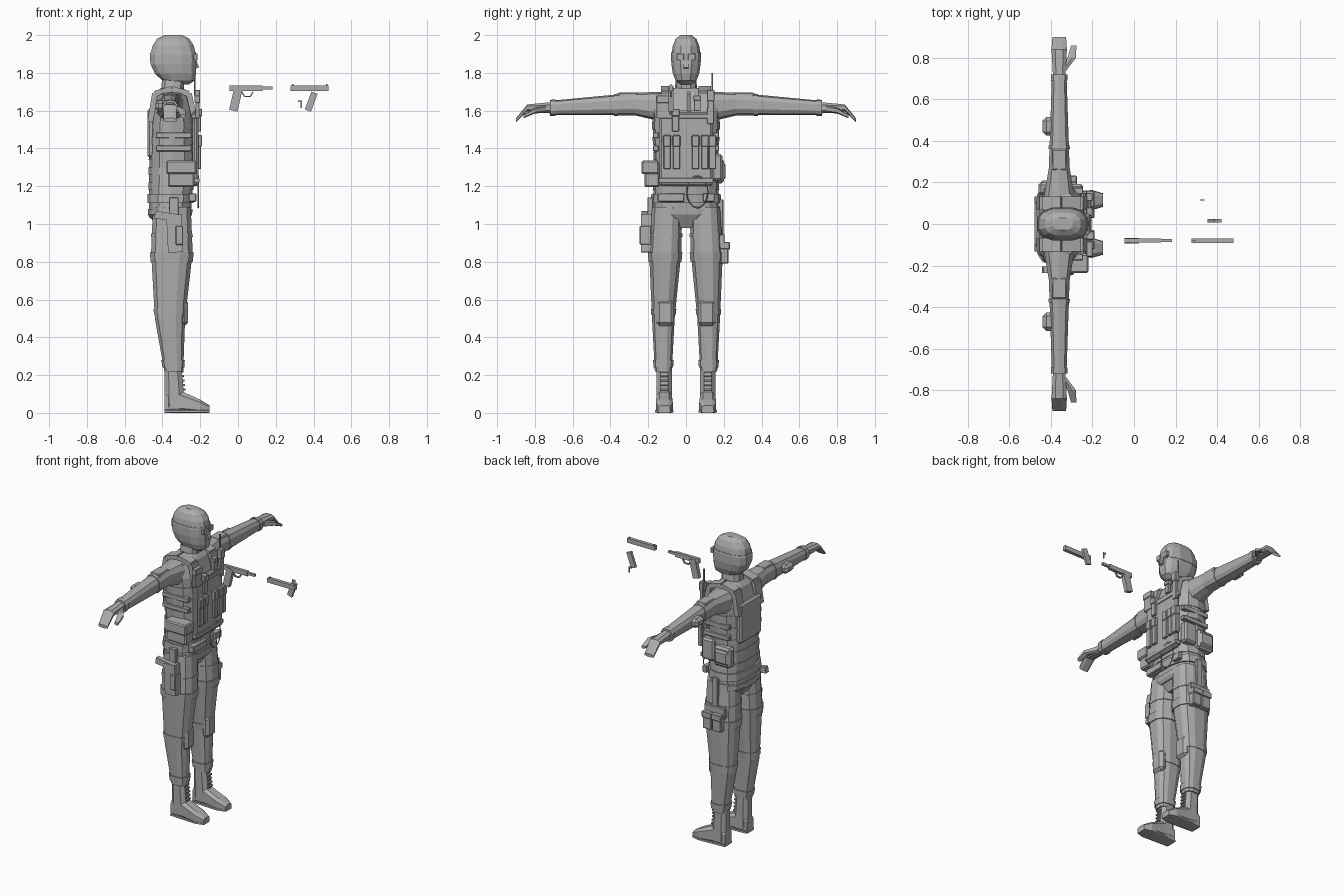
import bpy, bmesh, math
from mathutils import Vector

old = bpy.data.objects.get("Cube")
if old:
    bpy.data.objects.remove(old, do_unlink=True)

shade = (.42, .42, .42, 1)
grey = bpy.data.materials.new("plain_grey")
grey.use_nodes = True
grey.diffuse_color = shade
grey.node_tree.nodes["Principled BSDF"].inputs["Base Color"].default_value = shade


def finish(name, bm):
    bmesh.ops.recalc_face_normals(bm, faces=bm.faces)
    mesh = bpy.data.meshes.new(name)
    bm.to_mesh(mesh)
    bm.free()
    mesh.materials.append(grey)
    bpy.context.collection.objects.link(bpy.data.objects.new(name, mesh))


def skin(name, rings):
    """Join rings of points into a closed solid."""
    bm = bmesh.new()
    loops = [[bm.verts.new(point) for point in ring] for ring in rings]
    for low, high in zip(loops, loops[1:]):
        for i in range(len(low)):
            bm.faces.new((low[i - 1], low[i], high[i], high[i - 1]))
    bm.faces.new(loops[0])
    bm.faces.new(loops[-1])
    finish(name, bm)


def sample(stations, t):
    """Interpolate the cross-section at position t."""
    for start, end in zip(stations, stations[1:]):
        if t <= end[0]:
            break
    blend = (t - start[0]) / (end[0] - start[0])
    return [p + (q - p) * blend for p, q in zip(start, end)]


def tube(name, axis, stations, side=1, span=None, grow=0, sides=10, boxy=.75):
    """Loft through stations of (position, two centres, two half sizes)."""
    if span:
        inner = [s for s in stations if span[0] < s[0] < span[1]]
        stations = [sample(stations, span[0]), *inner, sample(stations, span[1])]
    angles = [math.tau * (i + .5) / sides for i in range(sides)]
    round_off = lambda f: math.copysign(abs(f) ** boxy, f)
    outline = [(round_off(math.cos(a)), round_off(math.sin(a))) for a in angles]
    wide, tall = (max(column) for column in zip(*outline))
    rings = []
    for t, cu, cv, hu, hv in stations:
        ring = []
        for u, v in outline:
            p = cu + u / wide * (hu + grow)
            q = cv + v / tall * (hv + grow)
            x, y, z = {"x": (t, p, q), "y": (p, t, q), "z": (p, q, t)}[axis]
            ring.append((x, y * side, z))
        rings.append(ring)
    skin(name, rings)


def block(name, centre, size, side=1, bevel=.1):
    """Box with edges cut by a share of its thinnest size."""
    bm = bmesh.new()
    bmesh.ops.create_cube(bm, size=1)
    bmesh.ops.scale(bm, vec=size, verts=bm.verts)
    bmesh.ops.translate(bm, vec=(centre[0], centre[1] * side, centre[2]), verts=bm.verts)
    bmesh.ops.bevel(bm, geom=bm.edges[:], offset=min(size) * bevel, segments=1, affect="EDGES")
    finish(name, bm)


def beam(name, start, end, y, width, depth):
    """Flat bar between two points of the side profile."""
    start, end = Vector(start), Vector(end)
    along = end - start
    across = Vector((-along.y, along.x)).normalized() * width / 2
    corners = [start - across, start + across, end + across, end - across]
    skin(name, [[(c.x, y + offset, c.y) for c in corners] for offset in (-depth / 2, depth / 2)])


def chest_pouch(name, y, z, width, height, thick=.03):
    """Pouch on the chest front, with a flap over its upper part."""
    x = chest + thick / 2
    block(name, (x, y, z), (thick, width, height))
    block(name + "_flap", (x, y, z + height / 3), (thick + .01, width + .005, height / 3))


# Main cross-sections
spine, chest = -.35, -.225
torso = [(.98, -.36, 0, .07, .08), (1.05, -.36, 0, .11, .18), (1.3, spine, 0, .12, .165),
         (1.6, spine, 0, .11, .18), (1.69, spine, 0, .085, .155), (1.72, spine, 0, .06, .065)]
leg = [(.22, -.34, .12, .05, .045), (.5, -.36, .12, .08, .06),
       (.85, spine, .11, .11, .085), (1.09, spine, .1, .1, .08)]
arm = [(.12, -.36, 1.62, .075, .08), (.27, -.36, 1.635, .05, .06), (.72, -.36, 1.615, .035, .037)]
hand = [(.71, -.36, 1.615, .03, .03), (.84, -.36, 1.615, .037, .018), (.9, -.36, 1.55, .033, .01)]
thumb = [(.74, -.34, 1.61, .015, .02), (.8, -.3, 1.6, .02, .015), (.86, -.29, 1.57, .013, .01)]
foot = [(-.39, .115, .05, .035, .05), (-.31, .115, .06, .04, .06),
        (-.2, .115, .035, .045, .035), (-.15, .115, .02, .03, .02)]
boot_top = [(.03, -.335, .115, .055, .04), (.25, -.345, .115, .045, .04)]

# Torso with cloth folds, belt and shirt hem
tube("torso", "z", torso, sides=14)
for i in range(5):
    z = 1.18 + i * .08
    tube("shirt_fold", "z", torso, span=(z, z + .04), grow=.004, sides=14)
tube("belt", "z", torso, span=(1.11, 1.16), grow=.01, sides=14)
tube("shirt_hem", "z", torso, span=(1.03, 1.08), grow=.007, sides=14)

# Neck, head and mask
tube("neck", "z", [(1.68, spine, 0, .06, .065), (1.79, -.34, 0, .06, .05)])
head = []
for i in range(8):
    turn = math.pi * (i + .5) / 8
    swell = math.sin(turn) ** .6
    chin = max(0, math.cos(turn)) ** 2
    head.append((1.87 - .133 * math.cos(turn), -.343 + .04 * chin, 0, .122 * swell, .078 * swell))
tube("head", "z", head, sides=12)
tube("goggle_band", "z", head, span=(1.86, 1.91), grow=.003, sides=12)
beam("nose", (-.23, 1.865), (-.215, 1.825), 0, .02, .024)

# Chest rig
block("vest_plate", (chest, 0, 1.4), (.03, .28, .4), bevel=.3)
block("back_panel", (-.46, 0, 1.48), (.04, .22, .26), bevel=.3)
for y in (-.1, -.05, .05, .1, .14):
    chest_pouch("magazine_pouch", y, 1.38, .036, .18)
chest_pouch("radio", -.055, 1.55, .037, .12)
chest_pouch("shoulder_pouch", -.12, 1.62, .07, .12, .02)
chest_pouch("chest_light", .06, 1.64, .035, .08, .02)
chest_pouch("antenna_radio", .13, 1.62, .035, .18, .02)
block("antenna", (-.23, .14, 1.74), (.008, .008, .12))
for z in (1.23, 1.57):
    block("webbing_strap", (chest, 0, z), (.04, .29, .025))

# Hose loop hanging from the rig
bpy.ops.mesh.primitive_torus_add(location=(-.21, .06, 1.17), rotation=(0, math.pi / 2, 0),
                                 major_segments=16, minor_segments=4,
                                 major_radius=.07, minor_radius=.004)
hose = bpy.context.object
hose.name = "hose_loop"
hose.scale = (1.2, .8, 1)
hose.data.materials.append(grey)

# Belt and hip pouches
block("belt_pouch", (-.24, -.08, 1.14), (.04, .14, .045))
block("belt_pouch", (-.24, .12, 1.14), (.03, .06, .045))
block("right_hip_pouch", (-.3, -.18, 1.26), (.14, .08, .13))
block("right_hip_flap", (-.3, -.19, 1.3), (.16, .09, .07))
block("left_hip_pouch", (-.4, .17, 1.28), (.12, .06, .13), bevel=.2)
block("left_hip_flap", (-.4, .18, 1.28), (.1, .06, .09), bevel=.2)
block("left_side_pouch", (-.29, .165, 1.3), (.09, .055, .14), bevel=.2)

# Thigh holster on the right
beam("holster", (-.33, .85), (-.34, 1.05), -.21, .08, .055)
beam("holster_grip", (-.44, 1.05), (-.31, 1.03), -.22, .04, .03)
block("holster_magazine", (-.31, -.215, .94), (.04, .06, .1))
block("holster_hanger", (-.34, -.19, 1.07), (.05, .03, .14))

# Thigh pouches on the left
for x in (-.38, -.31):
    block("thigh_pouch", (x, .2, .845), (.065, .05, .11))
    block("thigh_pouch_flap", (x, .205, .885), (.07, .055, .04))
block("thigh_panel", (spine, .185, .91), (.15, .04, .07))
block("thigh_hanger", (spine, .18, 1.03), (.04, .035, .2))

for side in (1, -1):
    # Vest straps and goggle lenses
    for start, end in [((chest, 1.54), (-.26, 1.69)), ((-.26, 1.69), (spine, 1.715)),
                       ((spine, 1.715), (-.44, 1.69)), ((-.44, 1.69), (-.465, 1.54))]:
        beam("shoulder_strap", start, end, side * .1, .03, .065)
    for z in (1.4, 1.47):
        block("side_strap", (-.34, .16, z), (.19, .03, .03), side)
    block("eye_lens", (chest, .03, 1.885), (.02, .04, .035), side)

    # Arms and gloves
    tube("sleeve", "y", arm, side)
    tube("cuff", "y", arm, side, (.69, .72), .005)
    tube("upper_sleeve_band", "y", arm, side, (.36, .38), .004)
    tube("glove", "y", hand, side, sides=8)
    tube("thumb", "y", thumb, side, sides=6)
    block("sleeve_patch", (-.36, .31, 1.67), (.07, .1, .05), side)
    block("elbow_pad", (-.41, .47, 1.625), (.06, .09, .06), side, .3)

    # Trousers, straps and knee pads
    tube("trouser_leg", "z", leg, side, sides=12)
    tube("trouser_cuff", "z", leg, side, (.24, .28), .006, 12)
    tube("thigh_strap", "z", leg, side, (.8, .85), .006, 12)
    tube("upper_thigh_strap", "z", leg, side, (.93, .95), .004, 12)
    tube("knee_strap", "z", leg, side, (.52, .55), .004, 12)
    block("knee_pad", (-.29, .11, .53), (.05, .095, .14), side, .35)

    # Boots with soles and laces
    tube("boot_shaft", "z", boot_top, side, sides=8)
    tube("boot_foot", "x", foot, side, sides=8, boxy=.6)
    sole = [(x, y, .008, width + .003, .008) for x, y, z, width, height in foot]
    tube("boot_sole", "x", sole, side, sides=8, boxy=.4)
    for i in range(6):
        z = .1 + i * .024
        front = sample(boot_top, z)
        block("boot_lace", (front[1] + front[3], .115, z), (.02, .04, .01), side)

# Pistol frame, with its slide, magazine and trigger laid out apart
gun_y = -.08
beam("pistol_grip", (-.025, 1.6), (.003, 1.72), gun_y, .045, .026)
beam("pistol_frame", (-.045, 1.718), (.13, 1.718), gun_y, .03, .02)
beam("pistol_barrel", (.06, 1.72), (.182, 1.72), gun_y, .016, .014)
guard = [(.02, 1.7), (.035, 1.675), (.065, 1.675), (.08, 1.7)]
for start, end in zip(guard, guard[1:]):
    beam("trigger_guard", start, end, gun_y, .007, .01)
beam("pistol_slide", (.278, 1.718), (.48, 1.718), gun_y, .03, .022)
for x in (.29, .47):
    block("pistol_sight", (x, gun_y, 1.735), (.01, .006, .01))
beam("pistol_magazine", (.37, 1.6), (.405, 1.695), .016, .035, .016)
beam("trigger", (.335, 1.655), (.335, 1.615), .115, .007, .006)
beam("trigger_bar", (.318, 1.65), (.335, 1.65), .115, .01, .006)
